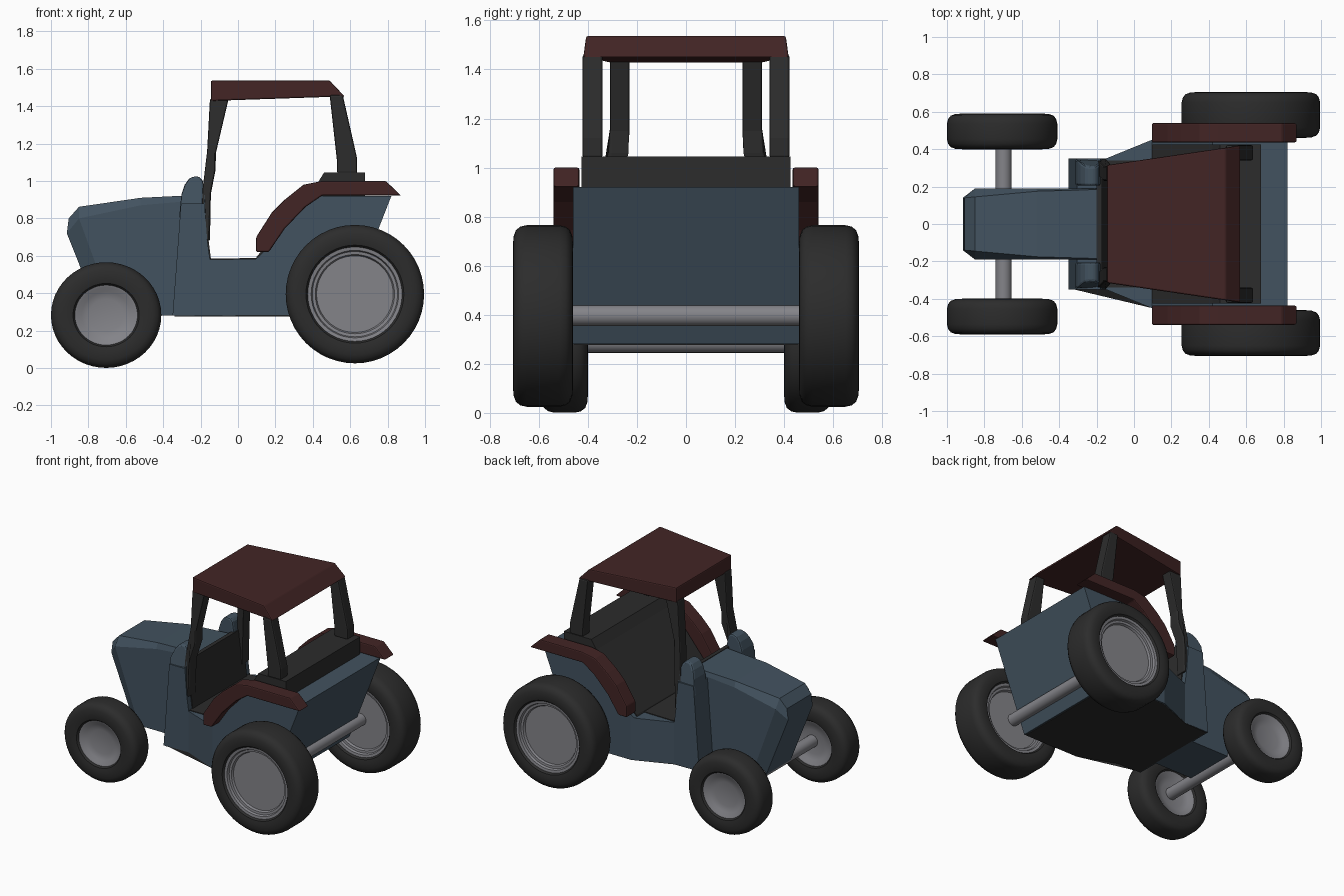
import bpy, bmesh, math
from mathutils import Matrix

if "Cube" in bpy.data.objects:
    bpy.data.objects.remove(bpy.data.objects["Cube"])


def material(name, rgb):
    m = bpy.data.materials.new(name)
    m.diffuse_color = (*rgb, 1)
    m.use_nodes = True
    m.node_tree.nodes["Principled BSDF"].inputs["Base Color"].default_value = m.diffuse_color
    return m


BLUE = material("blue_paint", (0.055, 0.085, 0.115))
RED = material("dark_red", (0.055, 0.018, 0.018))
BLACK = material("black", (0.025, 0.025, 0.025))
METAL = material("rim_grey", (0.23, 0.23, 0.25))


def finish(name, bm, mat, bevel=0, smooth=None):
    bmesh.ops.recalc_face_normals(bm, faces=bm.faces)
    me = bpy.data.meshes.new(name)
    bm.to_mesh(me)
    bm.free()
    me.materials.append(mat)
    ob = bpy.data.objects.new(name, me)
    bpy.context.collection.objects.link(ob)
    if smooth:
        me.shade_smooth()
        me.set_sharp_from_angle(angle=math.radians(smooth))
    if bevel:
        b = ob.modifiers.new("bevel", "BEVEL")
        b.width, b.segments, b.limit_method = bevel, 2, "ANGLE"
    return ob


def loft(name, rings, mat, bevel=0):
    """Skin closed rings of (x, y, z) points and cap both ends."""
    bm = bmesh.new()
    vs = [[bm.verts.new(p) for p in r] for r in rings]
    n = len(vs[0])
    for a, b in zip(vs, vs[1:]):
        for i in range(n):
            j = (i + 1) % n
            bm.faces.new((a[i], a[j], b[j], b[i]))
    bm.faces.new(vs[0])
    bm.faces.new(vs[-1])
    return finish(name, bm, mat, bevel)


def prism(name, pts, ya, yb, mat, bevel=0):
    """Side profile in xz, extruded between ya and yb (numbers or functions of x, z)."""
    f = lambda v, x, z: v(x, z) if callable(v) else v
    return loft(name, [[(x, f(y, x, z), z) for x, z in pts] for y in (ya, yb)], mat, bevel)


def lathe(name, profile, centre, mat, closed, steps=48, squash=1, smooth=35):
    """Spin a (radius, y) profile round the y axis."""
    bm = bmesh.new()
    vs = [bm.verts.new((r, t, 0)) for r, t in profile]
    es = [bm.edges.new(p) for p in zip(vs, vs[1:])]
    if closed:
        es.append(bm.edges.new((vs[-1], vs[0])))
    bmesh.ops.spin(bm, geom=vs + es, cent=(0, 0, 0), axis=(0, 1, 0),
                   angle=2 * math.pi, steps=steps)
    bmesh.ops.remove_doubles(bm, verts=bm.verts, dist=1e-4)
    bm.transform(Matrix.Translation(centre) @ Matrix.Diagonal((1, 1, squash, 1)))
    return finish(name, bm, mat, smooth=smooth)


def wheel(name, centre, R, h, rim, dish, squash):
    half = [(rim, h - .022), (rim + .012, h - .006), (rim + .04, h), (R - .045, h - .003),
            (R - .02, h - .012), (R - .006, h - .03), (R, h - .055)]
    lathe(name + "_tyre", half + [(r, -t) for r, t in reversed(half)], centre, BLACK, True, squash=squash)
    d = [(r, h - t) for r, t in dish]
    lathe(name + "_rim", d + [(r, -t) for r, t in reversed(d)], centre, METAL, False, squash=squash)


# wheels and axles
front_dish = [(0, .05), (.09, .047), (.13, .038), (.155, .022), (.17, .018)]
rear_dish = [(0, .055), (.205, .055), (.212, .04), (.228, .038), (.234, .022), (.258, .018)]
for side, s in (("left", 1), ("right", -1)):
    wheel("front_wheel_" + side, (-.705, s * .495, .283), .295, .096, .165, front_dish, .957)
    wheel("rear_wheel_" + side, (.625, s * .583, .395), .37, .1225, .25, rear_dish, 1)
for name, x, z, w in (("front_axle", -.697, .288, .45), ("rear_axle", .62, .397, .54)):
    lathe(name, [(0, -w), (.043, -w), (.043, w), (0, w)], (x, 0, z), METAL, False, steps=24)

# engine hood: top, shoulder and bottom points per section
sections = [
    ((-.905, .14, .80), (-.915, .14, .72), (-.74, .14, .28)),
    ((-.85, .145, .862), (-.85, .19, .80), (-.66, .19, .28)),
    ((-.52, .175, .91), (-.52, .19, .87), (-.50, .19, .28)),
    ((-.18, .185, .927), (-.18, .19, .90), (-.30, .19, .28)),
]
loft("hood", [list(r) + [(x, -y, z) for x, y, z in reversed(r)] for r in sections], BLUE)

# cab body: cowl base, flared middle and rear tub
flare = lambda x, z: .35 + .11 * (x + .15) / .27
prism("cowl_base", [(-.35, .28), (-.15, .28), (-.15, .58), (-.165, .69), (-.18, .88), (-.305, .88)],
      -.35, .35, BLUE)
prism("floor_tub", [(-.15, .28), (.12, .28), (.12, .605), (.095, .583), (-.15, .58)],
      lambda x, z: -flare(x, z), flare, BLUE)
prism("rear_tub", [(.12, .28), (.57, .28), (.82, .92), (.42, .92), (.36, .86), (.25, .745), (.12, .605)],
      -.46, .46, BLUE)
prism("underside", [(-.34, .276), (-.34, .282), (-.15, .282), (.12, .282), (.56, .282),
                    (.56, .276), (.12, .276), (-.15, .276)],
      lambda x, z: -min(.455, max(.345, flare(x, z))),
      lambda x, z: min(.455, max(.345, flare(x, z))), BLACK)

# dark cab lining: sloped seat bulkhead, floor and dash
prism("seat_bulkhead", [(.09, .57), (.1, .595), (.42, .98), (.46, 1.045), (.68, 1.045), (.68, .90), (.42, .90)],
      -.425, .425, BLACK)
prism("cab_floor", [(-.16, .57), (-.16, .585), (.11, .588), (.11, .57)], -.34, .34, BLACK)
prism("dash", [(-.19, .57), (-.145, .585), (-.158, .69), (-.172, .93), (-.20, .93)], -.31, .31, BLACK)

# roof, wider at the back
roof_w = lambda x, z: .315 + .105 * (x + .145) / .715
prism("roof", [(-.145, 1.428), (-.145, 1.537), (.49, 1.537), (.572, 1.45), (.5, 1.45)],
      lambda x, z: -roof_w(x, z), roof_w, RED, .008)

# paired parts: cowl humps, fenders, pillars
hump = [(-.315, .80), (-.303, .925), (-.285, .98), (-.262, 1.012), (-.235, 1.025),
        (-.205, 1.022), (-.188, 1.0), (-.18, .95), (-.17, .80)]
fender = [(.097, .62), (.097, .70), (.18, .83), (.25, .90), (.35, .98), (.45, 1.0), (.79, 1.0),
          (.872, .922), (.45, .922), (.36, .86), (.25, .745), (.165, .62)]
front_pillar = [(-.15, 1.44), (-.05, 1.44), (-.118, 1.15), (-.12, 1.06), (-.145, .93), (-.15, .68),
                (-.166, .68), (-.175, .75), (-.197, .80), (-.19, .95), (-.165, 1.16)]
rear_pillar = [(.49, 1.46), (.56, 1.46), (.61, 1.24), (.637, 1.12), (.637, 1.04), (.53, 1.04), (.53, 1.1)]
splay = lambda z: .035 * min(1, max(0, (1.06 - z) / .15))
for side, s in (("left", 1), ("right", -1)):
    prism("cowl_hump_" + side, hump, s * .205,
          lambda x, z, s=s: s * (.348 - max(0, z - .93) * .45), BLUE, .012)
    prism("fender_" + side, fender, s * .435, s * .54, RED, .008)
    prism("front_pillar_" + side, front_pillar, lambda x, z, s=s: s * (.23 + splay(z)),
          lambda x, z, s=s: s * (.31 + splay(z)), BLACK, .008)
    prism("rear_pillar_" + side, rear_pillar, s * .34, s * .422, BLACK, .01)
